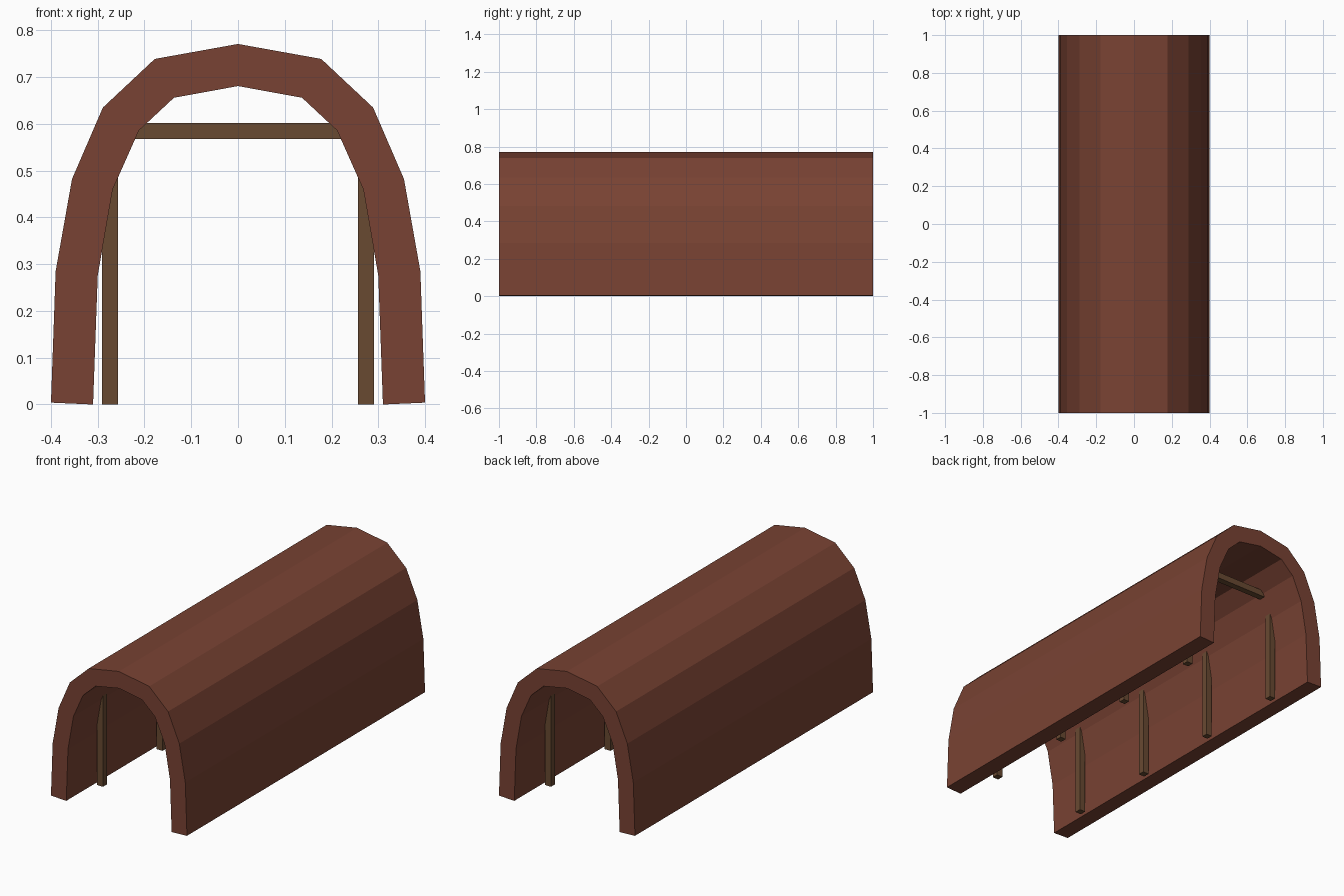
import bpy, bmesh

if "Cube" in bpy.data.objects:
    bpy.data.objects.remove(bpy.data.objects["Cube"])


def material(name, rgb):
    m = bpy.data.materials.new(name)
    m.diffuse_color = (*rgb, 1)
    m.use_nodes = True
    m.node_tree.nodes["Principled BSDF"].inputs["Base Color"].default_value = m.diffuse_color
    return m


BRICK = material("red_brown_lining", (0.19, 0.055, 0.033))
WOOD = material("brown_timber", (0.14, 0.068, 0.031))


def finish(bm, name, mat):
    bmesh.ops.recalc_face_normals(bm, faces=bm.faces)
    me = bpy.data.meshes.new(name)
    bm.to_mesh(me)
    bm.free()
    me.materials.append(mat)
    ob = bpy.data.objects.new(name, me)
    bpy.context.collection.objects.link(ob)
    return ob


def box(name, centre, size):
    bm = bmesh.new()
    bmesh.ops.create_cube(bm, size=1)
    bmesh.ops.scale(bm, vec=size, verts=bm.verts)
    bmesh.ops.translate(bm, vec=centre, verts=bm.verts)
    return finish(bm, name, WOOD)


# Arched shell: half profiles from foot to crown, mirrored and run along y
outer = [(0.40, 0.004), (0.39, 0.285), (0.355, 0.482), (0.289, 0.635), (0.178, 0.739), (0, 0.771)]
inner = [(0.31, 0.0), (0.30, 0.276), (0.268, 0.46), (0.212, 0.586), (0.137, 0.656), (0, 0.681)]


def mirrored(half):
    return half + [(-x, z) for x, z in reversed(half[:-1])]


bm = bmesh.new()
sections = []
for (ox, oz), (ix, iz) in zip(mirrored(outer), mirrored(inner)):
    sections.append([bm.verts.new(p) for p in
                     ((ox, -1, oz), (ox, 1, oz), (ix, 1, iz), (ix, -1, iz))])
for a, b in zip(sections, sections[1:]):
    for i in range(4):
        j = (i + 1) % 4
        bm.faces.new((a[i], a[j], b[j], b[i]))
bm.faces.new(sections[0])
bm.faces.new(sections[-1])
finish(bm, "tunnel_shell", BRICK)

# Timber support frames: two posts and a cross beam each
T = 0.034
for n, y in enumerate((-0.75, -0.25, 0.25, 0.75), 1):
    for side, s in (("left", -1), ("right", 1)):
        box(f"{side}_post_{n}", (s * 0.274, y, 0.285), (T, T, 0.57))
    box(f"cross_beam_{n}", (0, y, 0.585), (0.548, T, T))
